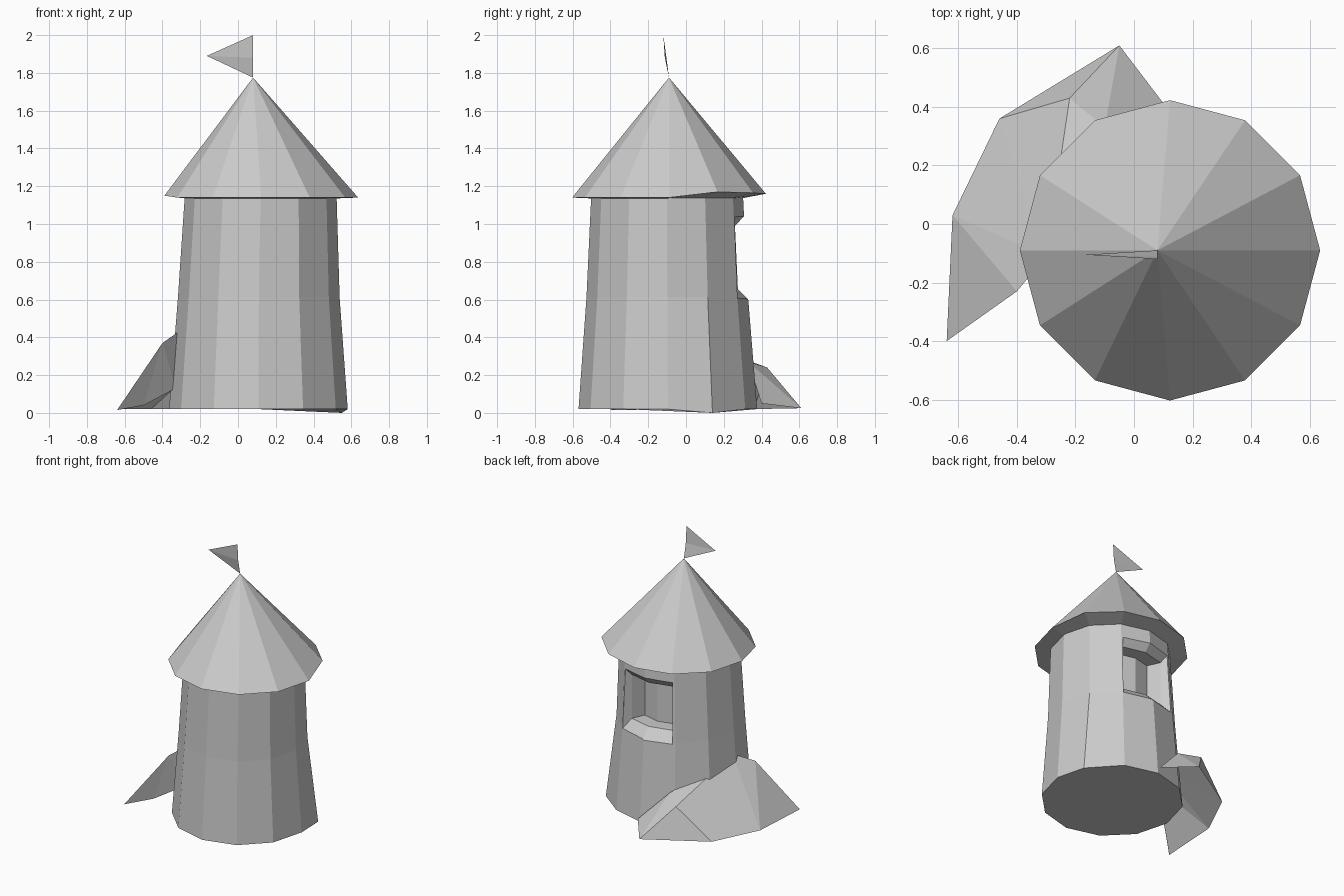
import bpy
from math import cos, sin, pi, radians

if "Cube" in bpy.data.objects:
    bpy.data.objects.remove(bpy.data.objects["Cube"])

SIDES = 12


def make(name, verts, faces):
    mesh = bpy.data.meshes.new(name)
    mesh.from_pydata(verts, [], faces)
    mesh.update()
    obj = bpy.data.objects.new(name, mesh)
    bpy.context.collection.objects.link(obj)
    return obj


def ring(cx, cy, r, z):
    return [(cx + r * cos(2 * pi * i / SIDES), cy + r * sin(2 * pi * i / SIDES), z)
            for i in range(SIDES)]


def loft(rings):
    """Skin equal-sized rings into a closed solid."""
    n = len(rings[0])
    verts = [v for r in rings for v in r]
    faces = [(k * n + i, k * n + (i + 1) % n, (k + 1) * n + (i + 1) % n, (k + 1) * n + i)
             for k in range(len(rings) - 1) for i in range(n)]
    faces.append(tuple(reversed(range(n))))
    faces.append(tuple(range(len(verts) - n, len(verts))))
    return verts, faces


# Tower wall: twelve flat sides, flared foot, one corner settled to the ground
foot = ring(0.108, -0.096, 0.473, 0.02)
foot[1] = (0.55, 0.14, 0.0)
wall = make("tower_wall", *loft([
    foot,
    ring(0.11, -0.099, 0.428, 0.61),
    ring(0.12, -0.1, 0.402, 1.145),
]))

# Window recess in the back: a folded cutter whose sill and head splay outward
sections = []
for r, low, high, half in ((0.26, 0.67, 0.99, 28), (0.36, 0.67, 0.99, 27), (0.46, 0.57, 1.1, 29)):
    angles = [radians(90 + a) for a in (-half, 0, half)]
    pts = [(0.12 + r * cos(a), -0.1 + r * sin(a)) for a in angles]
    sections.append([(x, y, low) for x, y in pts] + [(x, y, high) for x, y in reversed(pts)])
cutter = make("window_cutter", *loft(sections))
# Keep face directions outward for a clean cut
import bmesh
for obj in (wall, cutter):
    bm = bmesh.new()
    bm.from_mesh(obj.data)
    if obj is cutter:
        bmesh.ops.triangulate(bm, faces=bm.faces)
    bmesh.ops.recalc_face_normals(bm, faces=bm.faces)
    bm.to_mesh(obj.data)
    bm.free()
cutter.hide_render = True
cutter.hide_viewport = False
cutter.display_type = 'WIRE'
cut = wall.modifiers.new("window", 'BOOLEAN')
cut.operation = 'DIFFERENCE'
cut.solver = 'EXACT'
cut.object = cutter
bpy.context.view_layer.objects.active = wall
wall.select_set(True)
bpy.ops.object.modifier_apply(modifier=cut.name)
bpy.data.objects.remove(cutter)

# Roof: leaning cone, rim slightly lifted toward the back
rim = ring(0.123, -0.09, 0.513, 1.14)
for i, lift in ((1, 0.03), (2, 0.025), (3, 0.02), (4, 0.015), (5, 0.01), (6, 0.01)):
    rim[i] = (rim[i][0], rim[i][1], 1.14 + lift)
inner = ring(0.12, -0.1, 0.39, 1.135)
n = SIDES
make("roof", rim + inner + [(0.08, -0.09, 1.775)],
     [(i, (i + 1) % n, 2 * n) for i in range(n)]
     + [((i + 1) % n, i, n + i, n + (i + 1) % n) for i in range(n)])

# Pennant: thin, slightly curled triangle
make("pennant",
     [(0.08, -0.09, 1.775), (0.08, -0.112, 1.88), (0.08, -0.12, 2.0), (-0.165, -0.105, 1.89)],
     [(0, 1, 3), (1, 2, 3)])

# Earth bank: open faceted shell leaning on the back-left of the wall
P = {
    'tip_front': (-0.64, -0.40, 0.015), 'side': (-0.62, 0.03, 0.02),
    'corner': (-0.46, 0.36, 0.02), 'tip_back': (-0.05, 0.61, 0.025),
    'toe': (0.11, 0.40, 0.05), 'shoulder': (-0.40, -0.23, 0.37),
    'peak': (-0.30, -0.11, 0.44), 'ridge': (-0.22, 0.43, 0.24),
    'wall_back': (-0.10, 0.33, 0.27), 'under': (-0.50, -0.26, 0.04),
    'under_wall': (-0.33, -0.12, 0.13),
}
idx = {k: i for i, k in enumerate(P)}
bank = [
    "tip_front shoulder side", "side shoulder peak", "side peak corner",
    "corner peak ridge", "corner ridge tip_back", "tip_back ridge wall_back",
    "ridge peak wall_back", "tip_back wall_back toe",
    "tip_front under shoulder", "shoulder under under_wall", "shoulder under_wall peak",
]
make("earth_bank", list(P.values()), [tuple(idx[w] for w in reversed(f.split())) for f in bank])
